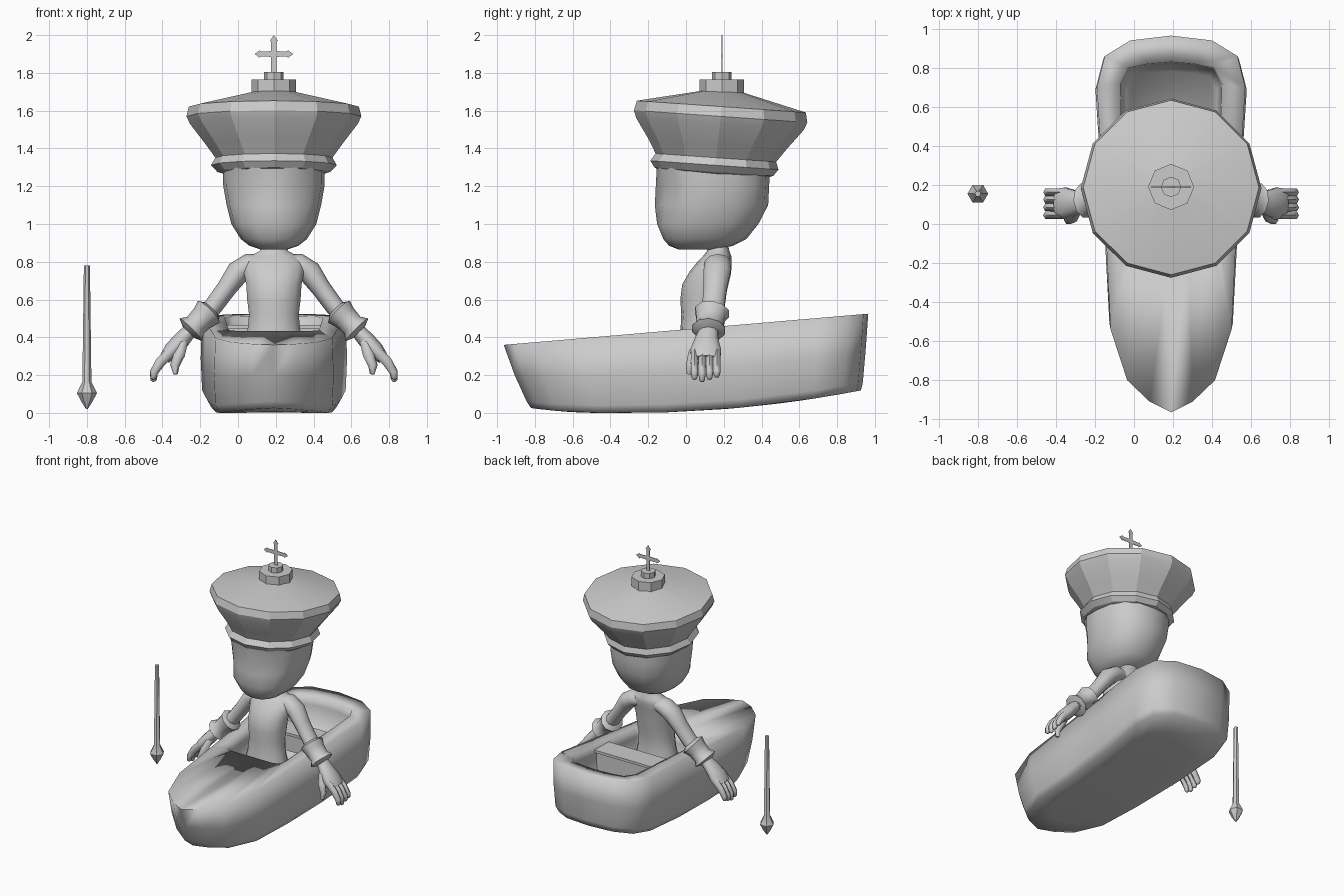
import bpy, bmesh, math
from mathutils import Vector, Matrix

if "Cube" in bpy.data.objects:
    bpy.data.objects.remove(bpy.data.objects["Cube"])

CX = 0.19  # centre line of boat and figure

grey = bpy.data.materials.new("plain_grey")
grey.use_nodes = True
colour = (0.6, 0.6, 0.6, 1)
grey.diffuse_color = colour
grey.node_tree.nodes["Principled BSDF"].inputs["Base Color"].default_value = colour


def finish(name, bm, angle):
    bmesh.ops.recalc_face_normals(bm, faces=bm.faces)
    mesh = bpy.data.meshes.new(name)
    bm.to_mesh(mesh)
    bm.free()
    mesh.materials.append(grey)
    obj = bpy.data.objects.new(name, mesh)
    bpy.context.collection.objects.link(obj)
    if angle:
        bpy.ops.object.select_all(action='DESELECT')
        obj.select_set(True)
        bpy.context.view_layer.objects.active = obj
        bpy.ops.object.shade_smooth_by_angle(angle=math.radians(angle))
    return obj


def skin_loops(name, loops, angle=0, caps=True):
    """Bridge equal closed loops of points in order and cap the ends."""
    bm = bmesh.new()
    rows = [[bm.verts.new(p) for p in loop] for loop in loops]
    n = len(rows[0])
    for a, b in zip(rows, rows[1:]):
        for i in range(n):
            j = (i + 1) % n
            bm.faces.new((a[i], a[j], b[j], b[i]))
    if caps:
        bm.faces.new(rows[0])
        bm.faces.new(rows[-1])
    return finish(name, bm, angle)


def stack(name, rings, sides, angle=0, turn=0.0, power=1.0):
    """Loft horizontal rings given as (z, y centre, x radius, y radius)."""
    def bow(v):
        return math.copysign(abs(v) ** power, v)
    loops = []
    for z, cy, rx, ry in rings:
        angles = [turn + math.tau * i / sides for i in range(sides)]
        loops.append([(CX + rx * bow(math.sin(a)), cy - ry * bow(math.cos(a)), z) for a in angles])
    return skin_loops(name, loops, angle)


def limb(name, side, path, sides=10, angle=60):
    """Tube through (out, y, z, radius in x-z, radius in y)."""
    points = [Vector((CX + side * o, y, z)) for o, y, z, _, _ in path]
    loops = []
    for i, p in enumerate(points):
        along = points[min(i + 1, len(points) - 1)] - points[max(i - 1, 0)]
        across = along.cross(Vector((0, 1, 0))).normalized()
        depth = across.cross(along).normalized()
        r, ry = path[i][3:]
        loops.append([p + across * r * math.cos(math.tau * k / sides)
                      + depth * ry * math.sin(math.tau * k / sides) for k in range(sides)])
    return skin_loops(name, loops, angle)


# Boat: rim, hull sides and cockpit share one outline order
def whole(half):
    return half + [(-x, y) for x, y in half[-2:0:-1]]


def rim_z(y):
    return 0.36 + (y + 0.965) * 0.0855


def keel_z(y):
    return 0.03 * max(0, (-y - 0.45) / 0.4) ** 2 + 0.12 * max(0, (y + 0.3) / 1.23) ** 2


outer = whole([(0, -.965), (.11, -.91), (.225, -.8), (.31, -.54), (.33, -.13),
               (.355, .3), (.38, .7), (.34, .86), (.21, .94), (0, .965)])
inner = whole([(0, -.1), (.09, -.1), (.18, -.1), (.23, -.08), (.24, 0),
               (.25, .35), (.26, .72), (.22, .8), (.12, .82), (0, .83)])


def hull_loop(drop, widen, bow_in, stern_in):
    loop = []
    for x, y in outer:
        yy = y * (1 - (bow_in if y < 0 else stern_in))
        top, low = rim_z(y), keel_z(yy)
        loop.append((CX + x * widen, yy, top + (low - top) * drop))
    return loop


def cockpit_loop(drop, scale):
    return [(CX + x * scale, .36 + (y - .36) * scale, rim_z(y) - drop) for x, y in inner]


boat = [hull_loop(1, .6, .35, .3), hull_loop(1, .93, .15, .04), hull_loop(.9, 1.0, .125, .03),
        hull_loop(.5, 1.02, .06, .015), hull_loop(0, 1, 0, 0),
        cockpit_loop(0, 1), cockpit_loop(.06, .99), cockpit_loop(.26, .9)]
skin_loops("boat", boat, angle=100)


# Seat board across the cockpit
def box(name, centre, size):
    bm = bmesh.new()
    bmesh.ops.create_cube(bm, size=1, matrix=Matrix.Translation(centre) @ Matrix.Diagonal((*size, 1)))
    return finish(name, bm, 0)


box("seat", (CX, .4, .455), (.51, .17, .02))
box("seat_support", (CX, .46, .35), (.49, .02, .2))

# Torso and neck
stack("torso", [(.24, .08, .19, .14), (.42, .08, .145, .11), (.52, .085, .135, .11),
                (.6, .09, .145, .12), (.68, .1, .15, .12), (.75, .125, .165, .105),
                (.8, .15, .165, .09), (.83, .165, .13, .075), (.855, .17, .08, .06),
                (.88, .17, .065, .055), (.95, .17, .065, .055)], 14, 60)

# Head, with shallow hollows beside the face
head = stack("head", [(.865, .06, .07, .1), (.885, .08, .13, .17), (.92, .1, .175, .22),
                      (1.0, .115, .225, .268), (1.1, .135, .25, .3), (1.2, .14, .268, .3),
                      (1.3, .145, .27, .3)], 16, 70, power=.85)
for v in head.data.vertices:
    if 1.05 < v.co.z < 1.25 and v.co.y < -.02 and abs(v.co.x - CX) > .08:
        v.co.y += .03

# Hat: twelve-sided, tipped slightly backward
hat = stack("hat", [(1.262, .16, .26, .28), (1.275, .16, .3, .315), (1.31, .16, .333, .34),
                    (1.35, .165, .31, .32), (1.42, .17, .36, .365), (1.53, .175, .444, .445),
                    (1.57, .175, .463, .46), (1.622, .175, .45, .448), (1.715, .19, .05, .05)], 12, 22)
pivot = Vector((CX, .175, 1.45))
tilt = Matrix.Translation(pivot) @ Matrix.Rotation(math.radians(-4), 4, 'X') @ Matrix.Translation(-pivot)
hat.data.transform(tilt)

# Finial on the hat
stack("hat_knob", [(1.68, .19, .118, .118), (1.765, .19, .118, .118)], 8)
stack("hat_knob_top", [(1.76, .19, .052, .052), (1.805, .19, .052, .052)], 8)

# Thin cross with pointed ends
quarter = [(.015, 0), (.014, .085), (.07, .087), (.075, .08), (.102, .1), (.075, .12),
           (.07, .113), (.015, .115), (.014, .165), (.021, .17), (0, .2)]
outline = quarter + [(-x, z) for x, z in quarter[-2::-1]]
skin_loops("cross", [[(CX + x, y, 1.8 + z) for x, z in outline] for y in (.188, .192)])

# Arms, cuffs and hands, mirrored about the centre line
for side, label in ((1, "left"), (-1, "right")):
    limb(label + "_arm", side, [(.06, .165, .79, .05, .06), (.13, .17, .785, .06, .075),
                                (.19, .165, .745, .063, .075), (.25, .155, .66, .052, .065),
                                (.32, .145, .565, .05, .062), (.38, .13, .5, .05, .065),
                                (.45, .12, .425, .04, .055)])
    limb(label + "_cuff", side, [(.33, .14, .55, .05, .06), (.345, .138, .535, .082, .095),
                                 (.375, .13, .505, .068, .08), (.415, .125, .465, .062, .075),
                                 (.44, .12, .44, .085, .092), (.452, .12, .428, .045, .055)], 10, 40)
    limb(label + "_palm", side, [(.44, .12, .44, .038, .05), (.49, .11, .385, .045, .065),
                                 (.54, .105, .33, .045, .085), (.58, .105, .285, .03, .08)])
    for i, y in enumerate((.045, .085, .125, .163)):
        tip = .165 + .012 * abs(i - 1)
        limb(f"{label}_finger_{i + 1}", side, [(.55, y, .32, .028, .022), (.6, y, .27, .027, .023),
                                               (.635, y, .215, .022, .022), (.637, y, tip + .01, .017, .018),
                                               (.634, y, tip, .008, .01)], 6)
    limb(label + "_thumb", side, [(.48, .07, .375, .025, .025), (.5, .035, .31, .03, .027),
                                  (.525, .02, .25, .025, .023), (.52, .015, .205, .012, .014)], 6)

# Paddle standing beside the boat
paddle = stack("paddle", [(.02, .155, .004, .004), (.06, .155, .03, .03), (.105, .155, .053, .053),
                          (.165, .155, .024, .024), (.78, .155, .016, .016)], 6, 30, turn=math.pi / 6)
paddle.data.transform(Matrix.Translation((-.8 - CX, 0, 0)))
